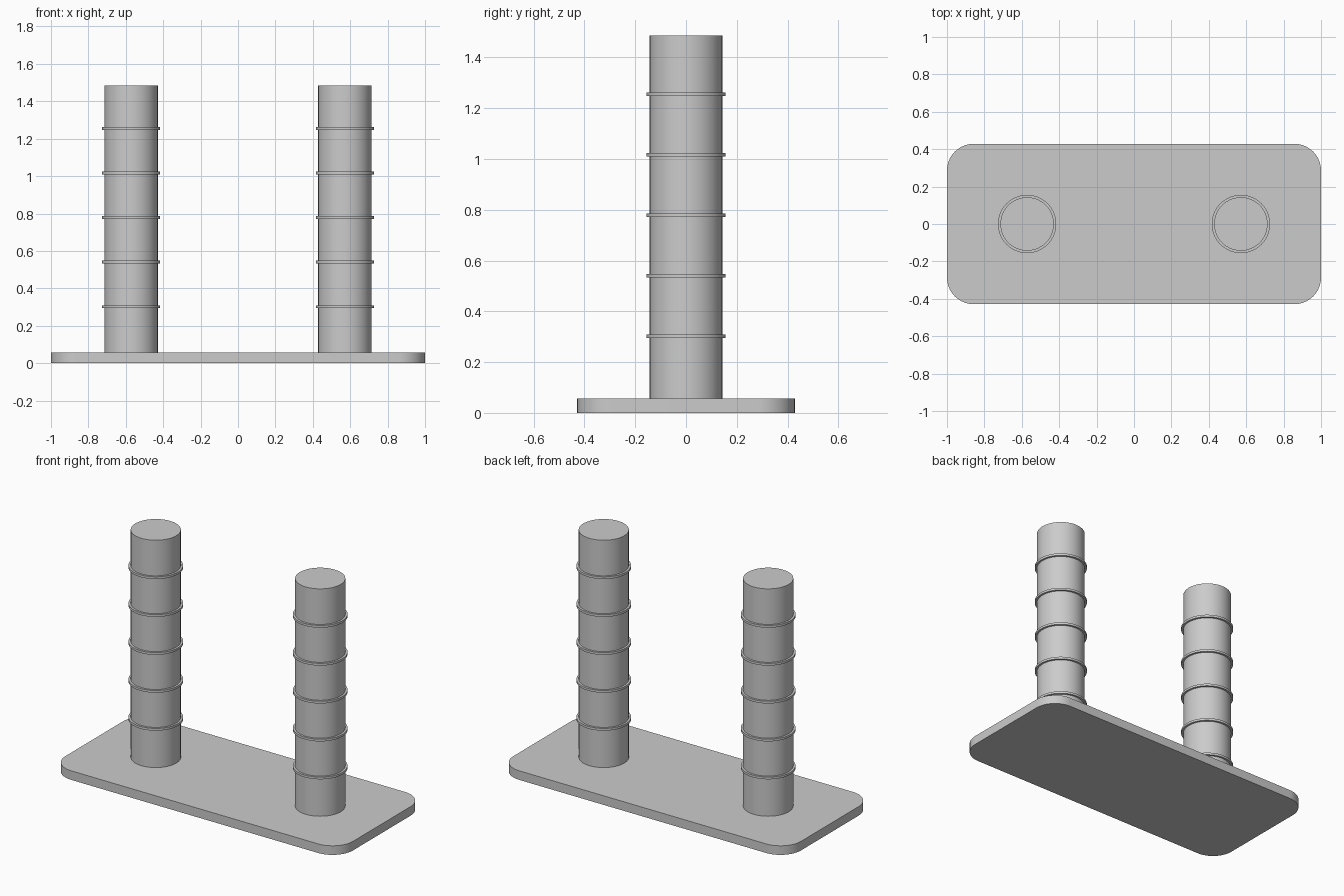
import bpy, bmesh, math

if "Cube" in bpy.data.objects:
    bpy.data.objects.remove(bpy.data.objects["Cube"])

U = 1 / 70            # working unit: the base is 140 units long
SEGMENTS = 64
BASE_H, POST_R, POST_H, POST_X = 4, 10, 100, 40
RING_R, RING_H, RINGS = 10.9, 1, 5

grey = bpy.data.materials.new("light grey")
grey.diffuse_color = (0.6, 0.6, 0.6, 1)
grey.use_nodes = True
grey.node_tree.nodes["Principled BSDF"].inputs["Base Color"].default_value = grey.diffuse_color


def finish(name, bm, location=(0, 0, 0)):
    bmesh.ops.recalc_face_normals(bm, faces=bm.faces)
    mesh = bpy.data.meshes.new(name)
    bm.to_mesh(mesh)
    bm.free()
    mesh.materials.append(grey)
    obj = bpy.data.objects.new(name, mesh)
    bpy.context.collection.objects.link(obj)
    obj.location = location
    bpy.ops.object.select_all(action='DESELECT')
    bpy.context.view_layer.objects.active = obj
    obj.select_set(True)
    bpy.ops.object.shade_smooth_by_angle(angle=math.radians(30))


# Base plate: rounded rectangle, extruded upward
bm = bmesh.new()
corner = 10
outline = []
for i, (sx, sy) in enumerate([(1, 1), (-1, 1), (-1, -1), (1, -1)]):
    for k in range(17):
        a = math.radians(90 * (i + k / 16))
        outline.append(bm.verts.new(((sx * (70 - corner) + corner * math.cos(a)) * U,
                                     (sy * (30 - corner) + corner * math.sin(a)) * U, 0)))
bottom = bm.faces.new(outline)
top = bmesh.ops.extrude_face_region(bm, geom=[bottom], use_keep_orig=True)
bmesh.ops.translate(bm, vec=(0, 0, BASE_H * U),
                    verts=[v for v in top["geom"] if isinstance(v, bmesh.types.BMVert)])
finish("base_plate", bm)


# Flat collar with a square cross-section, spun around the post
def ring(name, x, z):
    bm = bmesh.new()
    section = [(POST_R, 0), (RING_R, 0), (RING_R, RING_H), (POST_R, RING_H)]
    verts = [bm.verts.new((r * U, 0, h * U)) for r, h in section]
    edges = [bm.edges.new((verts[i], verts[(i + 1) % 4])) for i in range(4)]
    bmesh.ops.spin(bm, geom=verts + edges, cent=(0, 0, 0), axis=(0, 0, 1),
                   angle=math.tau, steps=SEGMENTS, use_merge=True)
    bmesh.ops.remove_doubles(bm, verts=bm.verts, dist=1e-5)
    finish(name, bm, (x * U, 0, z * U))


# Two posts, each with evenly spaced collars
for side, x in (("left", -POST_X), ("right", POST_X)):
    bm = bmesh.new()
    bmesh.ops.create_cone(bm, cap_ends=True, segments=SEGMENTS, radius1=POST_R * U,
                          radius2=POST_R * U, depth=POST_H * U)
    finish(f"{side}_post", bm, (x * U, 0, (BASE_H + POST_H / 2) * U))
    for n in range(1, RINGS + 1):
        ring(f"{side}_ring_{n}", x, BASE_H + n * POST_H / (RINGS + 1))
